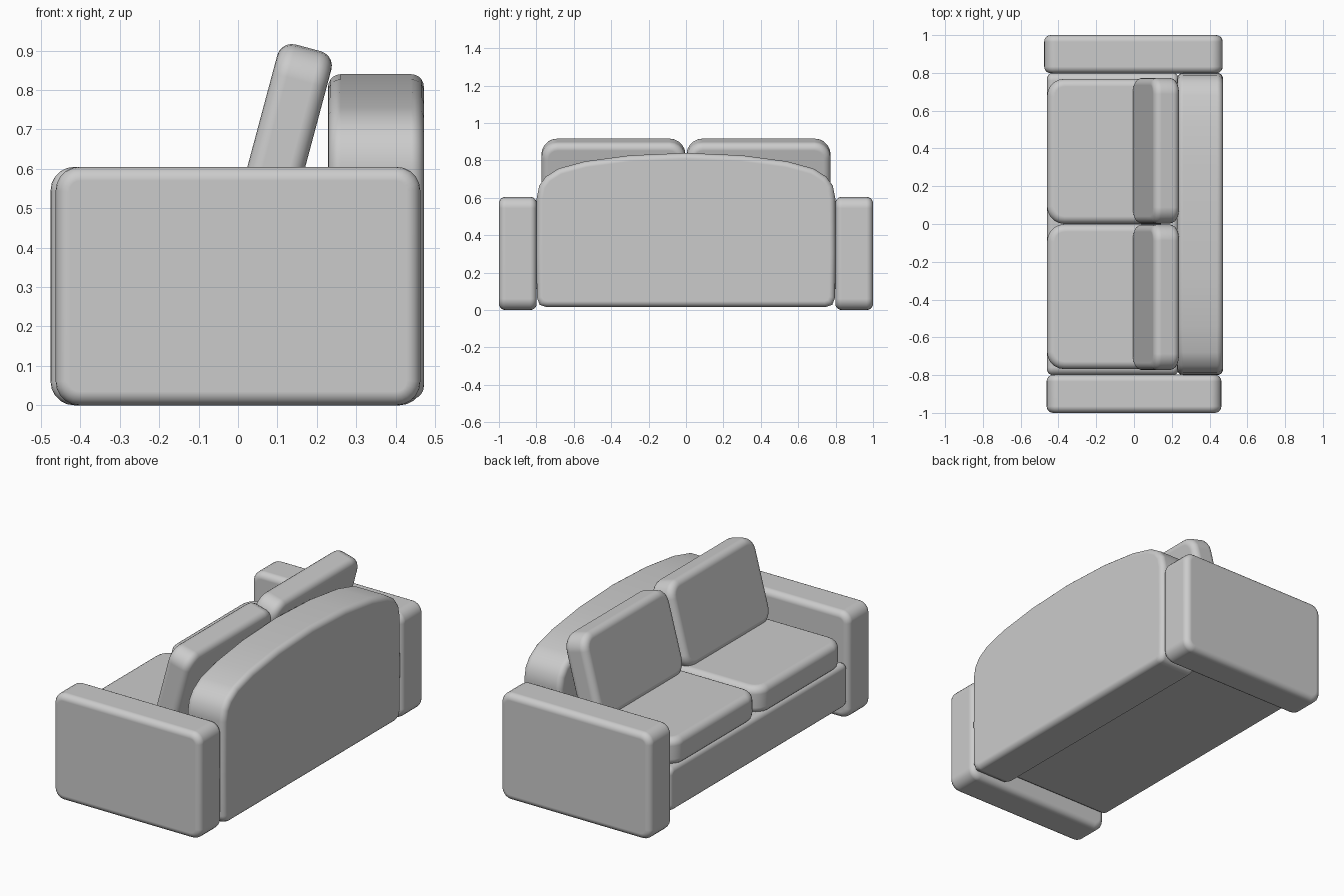
import bpy, bmesh
from math import cos, sin, pi, radians
from mathutils import Matrix, Vector

if "Cube" in bpy.data.objects:
    bpy.data.objects.remove(bpy.data.objects["Cube"])

AXES = {"x": lambda a, b, c: (c, a, b),
        "y": lambda a, b, c: (a, c, b),
        "z": lambda a, b, c: (a, b, c)}


def rounded(w, h, r, n=5):
    """Outline of a centred rectangle with round corners."""
    pts = []
    for k, (sx, sy) in enumerate([(1, 1), (-1, 1), (-1, -1), (1, -1)]):
        for i in range(n + 1):
            t = (k + i / n) * pi / 2
            pts.append((sx * (w / 2 - r) + r * cos(t), sy * (h / 2 - r) + r * sin(t)))
    return pts


def slab(name, outline, depth, axis, bevel, loc, tilt=0.0):
    """Extrude an outline along an axis and round the rims of both faces."""
    bm = bmesh.new()
    place = AXES[axis]
    rings = [[bm.verts.new(place(a, b, c)) for a, b in outline]
             for c in (-depth / 2, depth / 2)]
    caps = [bm.faces.new(r) for r in rings]
    n = len(outline)
    for i in range(n):
        j = (i + 1) % n
        bm.faces.new((rings[0][i], rings[0][j], rings[1][j], rings[1][i]))
    bmesh.ops.recalc_face_normals(bm, faces=bm.faces[:])
    rim = [e for f in caps for e in f.edges]
    bmesh.ops.bevel(bm, geom=rim, offset=bevel, segments=5, profile=0.5, affect='EDGES')
    bm.transform(Matrix.Translation(Vector(loc)) @ Matrix.Rotation(tilt, 4, 'Y'))
    me = bpy.data.meshes.new(name)
    bm.to_mesh(me)
    bm.free()
    me.polygons.foreach_set("use_smooth", [True] * len(me.polygons))
    ob = bpy.data.objects.new(name, me)
    bpy.context.collection.objects.link(ob)
    wn = ob.modifiers.new("even_shading", 'WEIGHTED_NORMAL')
    wn.weight = 100
    return ob


# Base under the seats
slab("base", rounded(1.6, 0.25, 0.04), 0.695, "x", 0.03, (-0.1125, 0, 0.21))

# Arched backrest
half = [(0.745, 0.016), (0.782, 0.028), (0.797, 0.065), (0.80, 0.3), (0.798, 0.60),
        (0.785, 0.665), (0.75, 0.713), (0.68, 0.757), (0.54, 0.795), (0.3, 0.827)]
arch = half + [(0, 0.84)] + [(-y, z) for y, z in reversed(half)]
slab("backrest", arch, 0.243, "x", 0.032, (0.35, 0, 0))

# Arms
slab("left_arm", rounded(0.945, 0.605, 0.06), 0.202, "y", 0.035, (-0.003, 0.899, 0.3025))
slab("right_arm", rounded(0.925, 0.605, 0.06), 0.202, "y", 0.035, (0, -0.899, 0.3025))

# Seat and back cushions, one pair per side
for side, s in (("left", 1), ("right", -1)):
    slab(side + "_seat_cushion", rounded(0.69, 0.767, 0.09), 0.155, "z", 0.04,
         (-0.115, s * 0.3845, 0.4))
    slab(side + "_back_cushion", rounded(0.77, 0.48, 0.085), 0.142, "x", 0.038,
         (0.116, s * 0.388, 0.675), radians(15))
